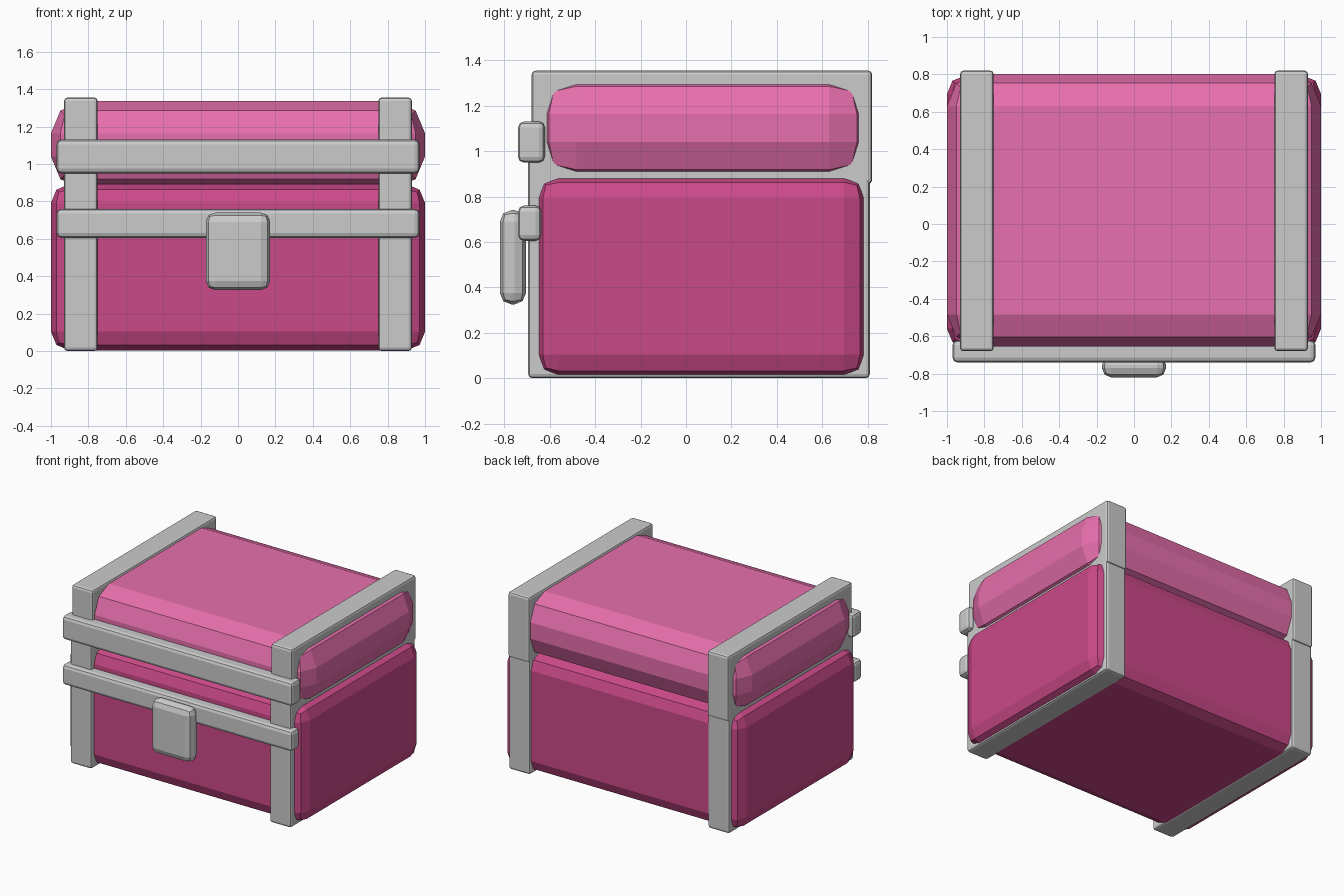
import bpy

if "Cube" in bpy.data.objects:
    bpy.data.objects.remove(bpy.data.objects["Cube"])


def material(name, color):
    mat = bpy.data.materials.new(name)
    mat.diffuse_color = (*color, 1)
    mat.use_nodes = True
    mat.node_tree.nodes["Principled BSDF"].inputs["Base Color"].default_value = mat.diffuse_color
    return mat


def block(name, x, y, z, bevel, segments=2, mat=None):
    """Bevelled box from (min, max) ranges on each axis."""
    ranges = (x, y, z)
    bpy.ops.mesh.primitive_cube_add(size=1, location=[(a + b) / 2 for a, b in ranges])
    ob = bpy.context.object
    ob.name = name
    ob.scale = [b - a for a, b in ranges]
    bpy.ops.object.transform_apply(location=False, rotation=False, scale=True)
    mod = ob.modifiers.new("Bevel", 'BEVEL')
    mod.width = bevel
    mod.segments = segments
    if mat:
        ob.data.materials.append(mat)
    return ob


dark_pink = material("dark_pink", (0.60, 0.067, 0.25))
light_pink = material("light_pink", (0.80, 0.16, 0.42))

# Padded body and lid
block("chest_body", (-1, 1), (-0.66, 0.795), (0.003, 0.892), 0.1, mat=dark_pink)
block("chest_lid", (-1, 1), (-0.655, 0.803), (0.868, 1.336), 0.172, mat=light_pink)

# Upright metal bands near each end, lower and lid halves
for side, x in (("left", (-0.93, -0.75)), ("right", (0.75, 0.93))):
    block(side + "_body_band", x, (-0.695, 0.81), (0, 1.0), 0.018)
    block(side + "_lid_band", x, (-0.68, 0.82), (0.855, 1.355), 0.018)

# Horizontal front bars
block("lid_front_bar", (-0.97, 0.97), (-0.74, -0.622), (0.95, 1.13), 0.025)
block("body_front_bar", (-0.97, 0.97), (-0.74, -0.638), (0.605, 0.76), 0.025)

# Clasp
block("clasp", (-0.172, 0.172), (-0.82, -0.705), (0.325, 0.74), 0.05)
